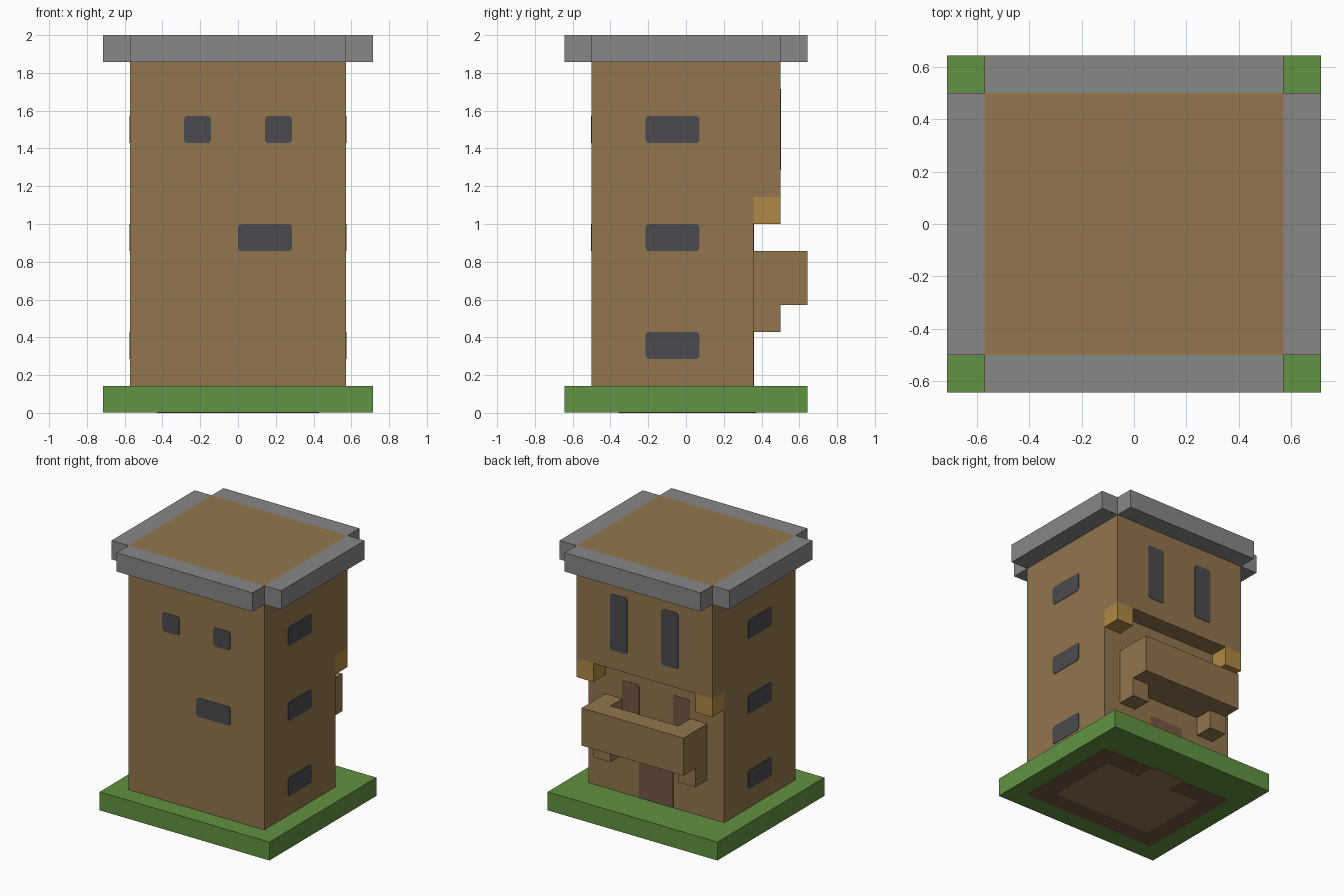
import bpy, bmesh
from mathutils import Vector, Matrix

cube = bpy.data.objects.get("Cube")
if cube:
    bpy.data.objects.remove(cube, do_unlink=True)

U = 1 / 7        # all parts sit on a block grid of this size
SKIN = 0.003     # how far painted plates stand off a surface


def material(name, rgb):
    """Flat colour given as 0-255 display values, stored linear."""
    lin = [((c / 255 + 0.055) / 1.055) ** 2.4 for c in rgb]
    m = bpy.data.materials.new(name)
    m.use_nodes = True
    m.diffuse_color = (*lin, 1)
    m.node_tree.nodes["Principled BSDF"].inputs["Base Color"].default_value = (*lin, 1)
    return m


TAN = material("tan plaster", (146, 118, 77))
GREY = material("grey stone", (137, 135, 135))
GREEN = material("grass green", (97, 146, 65))
GOLD = material("golden wood", (176, 137, 67))
DARK = material("dark window", (75, 74, 78))
BROWN = material("red brown wood", (117, 87, 67))


def finish(name, bm, mat):
    bmesh.ops.recalc_face_normals(bm, faces=bm.faces)
    mesh = bpy.data.meshes.new(name)
    bm.to_mesh(mesh)
    bm.free()
    mesh.materials.append(mat)
    obj = bpy.data.objects.new(name, mesh)
    bpy.context.collection.objects.link(obj)
    return obj


def box_mesh(lo, hi):
    lo, hi = Vector(lo), Vector(hi)
    bm = bmesh.new()
    bmesh.ops.create_cube(bm, size=1, matrix=Matrix.LocRotScale((lo + hi) / 2, None, hi - lo))
    return bm


def box(name, lo, hi, mat):
    """Block between two corners in grid units."""
    return finish(name, box_mesh(Vector(lo) * U, Vector(hi) * U), mat)


def prism(name, outline, direction, mat):
    """Outline in grid units, pushed along a direction."""
    bm = bmesh.new()
    face = bm.faces.new([bm.verts.new(Vector(p) * U) for p in outline])
    ext = bmesh.ops.extrude_face_region(bm, geom=[face], use_keep_orig=True)
    moved = [v for v in ext["geom"] if isinstance(v, bmesh.types.BMVert)]
    bmesh.ops.translate(bm, verts=moved, vec=Vector(direction) * U)
    return finish(name, bm, mat)


def plate(name, axis, level, a, b, mat, depth=SKIN):
    """Thin plate with clipped corners on the plane axis = level.
    a and b are (min, max) spans on the two other axes, in grid units."""
    spans = [a, b]
    spans.insert(axis, (level, level))
    lo = Vector([s[0] for s in spans]) * U
    hi = Vector([s[1] for s in spans]) * U
    lo[axis] -= depth
    hi[axis] += depth
    bm = box_mesh(lo, hi)
    across = [e for e in bm.edges
              if abs((e.verts[0].co - e.verts[1].co)[axis]) > depth]
    bmesh.ops.bevel(bm, geom=across, offset=0.018, segments=2, profile=0.5, affect='EDGES')
    return finish(name, bm, mat)


# Ground slab, raised a hair so the painted underside rests on z = 0
ground = box("ground_slab", (-5, -4.5, SKIN / U), (5, 4.5, 1), GREEN)
plate("underside_walls", 2, SKIN / U, (-4, 4), (-3.5, 2.5), BROWN, SKIN / 2)
plate("underside_floor", 2, SKIN / U, (-3, 3), (-2.5, 1.5), TAN)
plate("underside_doorway", 2, SKIN / U, (-1, 1), (1.2, 2.6), TAN)

# Tower body: side profile with the upper storey overhanging at the back
prism("tower_body",
      [(-4, -3.5, 1), (-4, 2.5, 1), (-4, 2.5, 8), (-4, 3.5, 8), (-4, 3.5, 14), (-4, -3.5, 14)],
      (8, 0, 0), TAN)

# Stone parapet around the roof, open at the corners
for side, s in (("left", 1), ("right", -1)):
    box(f"parapet_{side}", (min(4 * s, 5 * s), -3.5, 13), (max(4 * s, 5 * s), 3.5, 14), GREY)
for side, y in (("front", -4.5), ("back", 3.5)):
    box(f"parapet_{side}", (-4, y, 13), (4, y + 1, 14), GREY)

# Balcony: U-shaped rail, floor inside it
prism("balcony_rail",
      [(-3, 2.5, 4), (-3, 4.5, 4), (3, 4.5, 4), (3, 2.5, 4),
       (2, 2.5, 4), (2, 3.5, 4), (-2, 3.5, 4), (-2, 2.5, 4)],
      (0, 0, 2), TAN)
box("balcony_floor", (-2, 2.5, 4), (2, 3.5, 5), TAN)

# Mirrored parts on the back and the side windows
for side, s in (("left", 1), ("right", -1)):
    def span(p, q):
        return tuple(sorted((p * s, q * s)))
    x0, x1 = span(2, 3)
    box(f"balcony_support_{side}", (x0, 2.5, 3), (x1, 3.5, 4), TAN)
    x0, x1 = span(3, 4)
    box(f"overhang_bracket_{side}", (x0, 2.5, 7), (x1, 3.5, 8), GOLD)
    plate(f"balcony_door_{side}", 1, 2.5, span(1, 2), (4.8, 7), BROWN)
    plate(f"back_window_{side}", 1, 3.5, span(1, 2), (9, 12), DARK)
    plate(f"front_window_{side}", 1, -3.5, span(1, 2), (10, 11), DARK)
    for floor, z in (("lower", 2), ("middle", 6), ("upper", 10)):
        plate(f"{floor}_window_{side}", 0, 4 * s, (-1.5, 0.5), (z, z + 1), DARK)

# Single front window and ground-floor door
plate("front_middle_window", 1, -3.5, (0, 2), (6, 7), DARK)
plate("ground_door", 1, 2.5, (-1, 1), (0.8, 3), BROWN)
